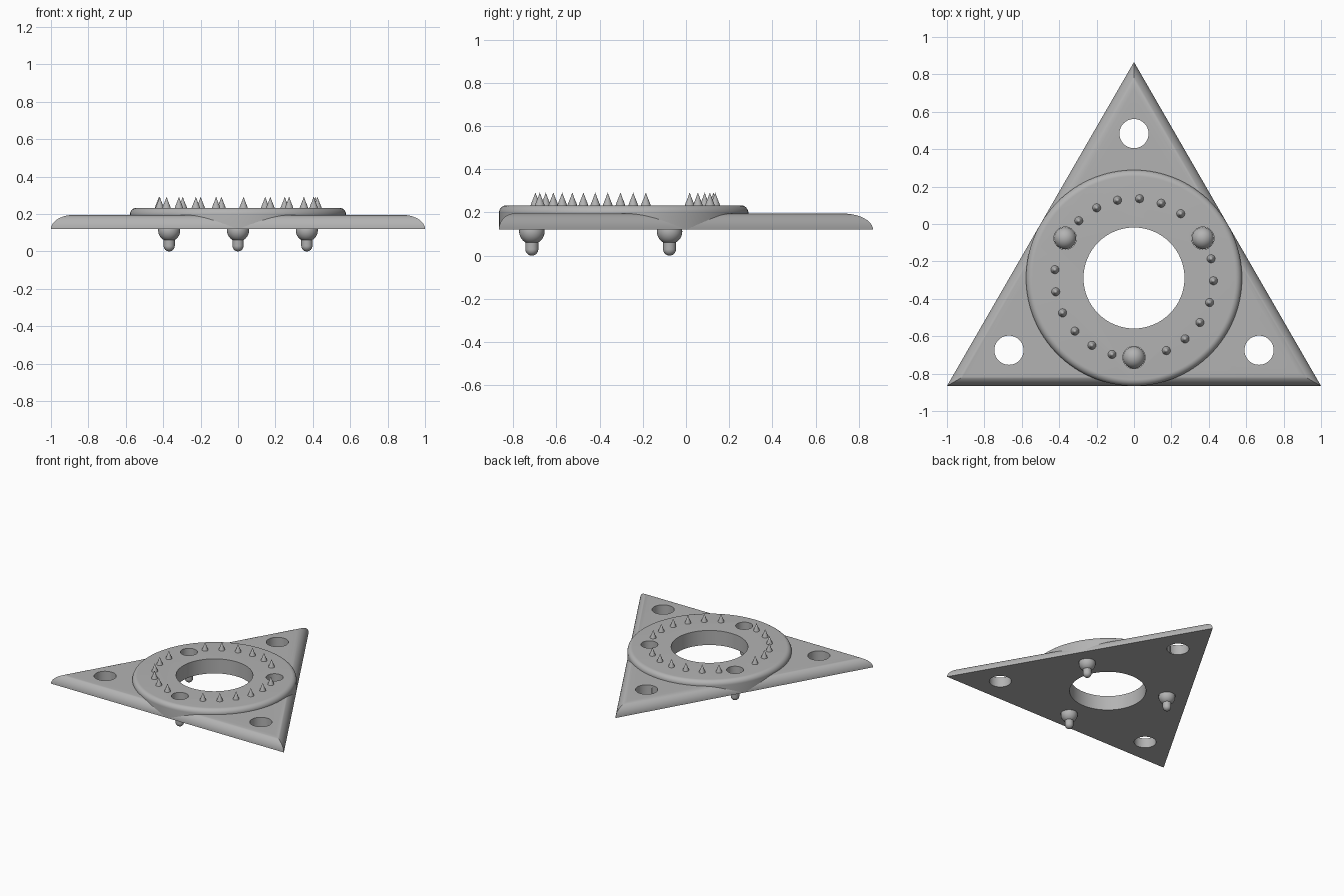
import bpy, bmesh
from math import sin, cos, pi, radians, sqrt

cube = bpy.data.objects.get("Cube")
if cube:
    bpy.data.objects.remove(cube, do_unlink=True)

INRADIUS = 1 / sqrt(3)
CY = -sqrt(3) / 2 + INRADIUS      # centre of the ring
BASE, PLATE_TOP, DISC_TOP = 0.12, 0.195, 0.233
RING_R = 0.425                    # circle carrying the balls and spikes

grey = bpy.data.materials.new("mid grey")
grey.use_nodes = True
grey.diffuse_color = (0.45, 0.45, 0.45, 1)
grey.node_tree.nodes["Principled BSDF"].inputs["Base Color"].default_value = (0.45, 0.45, 0.45, 1)


def polar(radius, degrees):
    return radius * cos(radians(degrees)), CY + radius * sin(radians(degrees))


def loft(name, profile, sides, x=0, y=CY, start=0):
    """Stack regular polygons given as (radius, z); zero radius closes to a point."""
    bm = bmesh.new()
    rings = []
    for r, z in profile:
        if r < 1e-5:
            rings.append([bm.verts.new((x, y, z))] * sides)
        else:
            rings.append([bm.verts.new((x + r * cos(start + 2 * pi * i / sides),
                                        y + r * sin(start + 2 * pi * i / sides), z))
                          for i in range(sides)])
    for low, high in zip(rings, rings[1:]):
        for i in range(sides):
            j = (i + 1) % sides
            bm.faces.new(list(dict.fromkeys((low[i], low[j], high[j], high[i]))))
    for ring in (rings[0], rings[-1]):
        if len(set(ring)) > 2:
            bm.faces.new(ring)
    bmesh.ops.recalc_face_normals(bm, faces=bm.faces)
    mesh = bpy.data.meshes.new(name)
    bm.to_mesh(mesh)
    bm.free()
    mesh.materials.append(grey)
    obj = bpy.data.objects.new(name, mesh)
    bpy.context.collection.objects.link(obj)
    return obj


def activate(obj):
    bpy.ops.object.select_all(action='DESELECT')
    obj.select_set(True)
    bpy.context.view_layer.objects.active = obj


def smooth(obj):
    activate(obj)
    bpy.ops.object.shade_smooth_by_angle(angle=radians(35))


def drill(obj, holes):
    """Cut vertical round holes given as (x, y, radius)."""
    for x, y, r in holes:
        cutter = loft("cutter", [(r, -0.5), (r, 0.5)], 64, x, y)
        cutter.hide_render = True
        mod = obj.modifiers.new("hole", 'BOOLEAN')
        mod.operation, mod.solver, mod.object = 'DIFFERENCE', 'EXACT', cutter
        activate(obj)
        bpy.ops.object.modifier_apply(modifier=mod.name)
        bpy.data.objects.remove(cutter, do_unlink=True)


STEPS = 10
arc = [(cos(k * pi / 2 / STEPS), sin(k * pi / 2 / STEPS)) for k in range(STEPS + 1)]
centre_hole = [(0, CY, 0.27)]
ball_spots = [polar(RING_R, a) for a in (30, 150, 270)]
ball_holes = [(x, y, 0.06) for x, y in ball_spots]
corner_holes = [(*polar(0.772, a), 0.078) for a in (90, 210, 330)]

# Triangular plate with a rounded upper edge
plate = loft("triangular_plate",
             [(2 * (INRADIUS - 0.07 * (1 - c)), BASE + (PLATE_TOP - BASE) * s) for c, s in arc],
             3, start=pi / 2)
drill(plate, centre_hole + ball_holes + corner_holes)
smooth(plate)

# Raised round disc with a rounded rim
FILLET = 0.035
disc = loft("round_disc",
            [(INRADIUS, BASE + 0.001)] +
            [(INRADIUS - FILLET * (1 - c), DISC_TOP - FILLET * (1 - s)) for c, s in arc], 128)
drill(disc, centre_hole + ball_holes)
smooth(disc)

# Balls seated in the disc, each with a round-ended pin beneath
BALL_R, BALL_Z, PIN_R = 0.059, 0.112, 0.03
for n, (x, y) in enumerate(ball_spots, 1):
    ball = loft(f"ball_{n}", [(BALL_R * sin(k * pi / 16), BALL_Z - BALL_R * cos(k * pi / 16))
                              for k in range(17)], 32, x, y)
    pin = loft(f"pin_{n}", [(PIN_R * s, PIN_R * (1 - c)) for c, s in arc] + [(PIN_R, 0.08)],
               24, x, y)
    smooth(ball)
    smooth(pin)

# Three groups of six spikes between the balls
for group in range(3):
    for k in range(6):
        x, y = polar(RING_R, 14 + 120 * group - 16 * k)
        spike = loft(f"spike_{group * 6 + k + 1}",
                     [(0.023, DISC_TOP - 0.002), (0.019, 0.243), (0.01, 0.265), (0, 0.292)],
                     16, x, y)
        smooth(spike)
